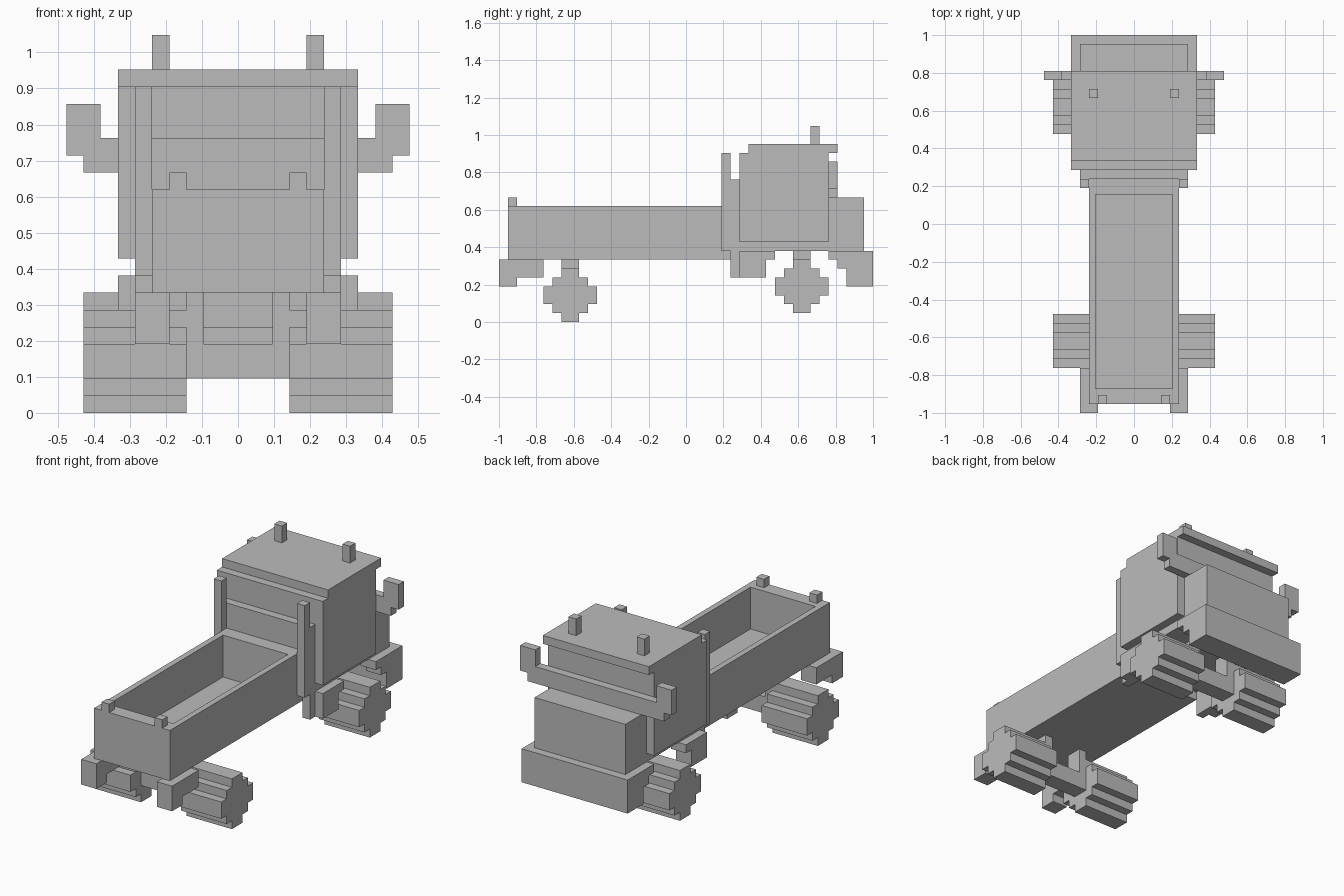
import bpy
import bmesh
from mathutils import Vector

U = 1 / 21  # block size

cube = bpy.data.objects.get("Cube")
if cube:
    bpy.data.objects.remove(cube, do_unlink=True)

grey = bpy.data.materials.new("plain grey")
grey.use_nodes = True
grey.diffuse_color = (0.5, 0.5, 0.5, 1)
grey.node_tree.nodes["Principled BSDF"].inputs["Base Color"].default_value = (0.5, 0.5, 0.5, 1)


def finish(name, bm):
    bmesh.ops.scale(bm, vec=(U, U, U), verts=bm.verts)
    bmesh.ops.recalc_face_normals(bm, faces=bm.faces)
    mesh = bpy.data.meshes.new(name)
    bm.to_mesh(mesh)
    bm.free()
    mesh.materials.append(grey)
    obj = bpy.data.objects.new(name, mesh)
    bpy.context.scene.collection.objects.link(obj)
    return obj


def prism(name, profile, lo, hi, axis="x"):
    """Extrude a profile: (y, z) along x, or (x, z) along y."""
    bm = bmesh.new()
    place = (lambda a, b: (lo, a, b)) if axis == "x" else (lambda a, b: (a, lo, b))
    face = bm.faces.new([bm.verts.new(place(a, b)) for a, b in profile])
    out = bmesh.ops.extrude_face_region(bm, geom=[face])
    move = Vector((hi - lo, 0, 0) if axis == "x" else (0, hi - lo, 0))
    bmesh.ops.translate(bm, vec=move, verts=[v for v in out["geom"] if isinstance(v, bmesh.types.BMVert)])
    return finish(name, bm)


def box(name, x, y, z):
    return prism(name, [(y[0], z[0]), (y[1], z[0]), (y[1], z[1]), (y[0], z[1])], x[0], x[1])


def pair(obj):
    """Mirror a part to the other side."""
    obj.modifiers.new("Mirror", "MIRROR").use_mirror_merge = False


# Open cargo bed
bm = bmesh.new()
bmesh.ops.create_cube(bm, size=1)
for v in bm.verts:
    v.co = (v.co.x * 10, v.co.y * 25 - 7.5, v.co.z * 6 + 10)
top = max(bm.faces, key=lambda f: f.calc_center_median().z)
bmesh.ops.inset_region(bm, faces=[top], thickness=1)
for v in top.verts:
    v.co.y += 1 if v.co.y < -7.5 else -1
out = bmesh.ops.extrude_face_region(bm, geom=[top])
bmesh.ops.translate(bm, vec=(0, 0, -5), verts=[v for v in out["geom"] if isinstance(v, bmesh.types.BMVert)])
bmesh.ops.delete(bm, geom=[f for f in bm.faces if f == top], context="FACES_ONLY")
finish("cargo_bed", bm)
pair(box("tail_post", (3, 4), (-20, -19), (13, 14)))
pair(prism("tail_bracket", [(-21, 4), (-19, 4), (-19, 5), (-16, 5), (-16, 7), (-21, 7)], 4, 6))

# Cab with roof visor, hood and bumper
prism("cab", [(6, 9), (16, 9), (16, 19), (17, 19), (17, 20), (7, 20), (7, 19), (6, 19)], -7, 7)
prism("hood_and_cab_floor", [(5, 8), (20, 8), (20, 14), (6, 14), (6, 16), (5, 16)], -6, 6)
box("bumper", (-7, 7), (18, 21), (4, 8))
pair(prism("wheel_arch", [(16, 7), (17, 7), (17, 6), (18, 6), (18, 8), (16, 8)], 5, 7))
pair(prism("side_step", [(6, 5), (9, 5), (9, 7), (10, 7), (10, 8), (6, 8)], 5, 7))
pair(prism("exhaust_stack", [(4, 8), (5, 8), (5, 5), (6, 5), (6, 16), (5, 16), (5, 19), (4, 19)], 5, 6))
pair(box("roof_horn", (4, 5), (14, 15), (20, 22)))

# Mirror bar across the windscreen with a mirror at each end
half = [(9, 14), (9, 15), (10, 15), (10, 18), (8, 18), (8, 16)]
prism("mirror_bar", half + [(-x, z) for x, z in reversed(half)], 16, 17, "y")

# Stepped wheels, axles and struts
quarter = [(3, 1), (2, 1), (2, 2), (1, 2), (1, 3)]
upper = quarter + [(-y, z) for y, z in reversed(quarter)]
wheel = upper + [(y, -z) for y, z in reversed(upper)]
for end, cy, cz in (("rear", -13, 3), ("front", 13, 4)):
    pair(prism(end + "_wheel", [(cy + y, cz + z) for y, z in wheel], 3, 9))
    box(end + "_axle", (-3, 3), (cy - 1, cy + 1), (cz - 1, cz + 1))
    pair(box(end + "_strut", (2, 3), (cy - 1, cy + 1), (cz + 1, cz + 4)))
